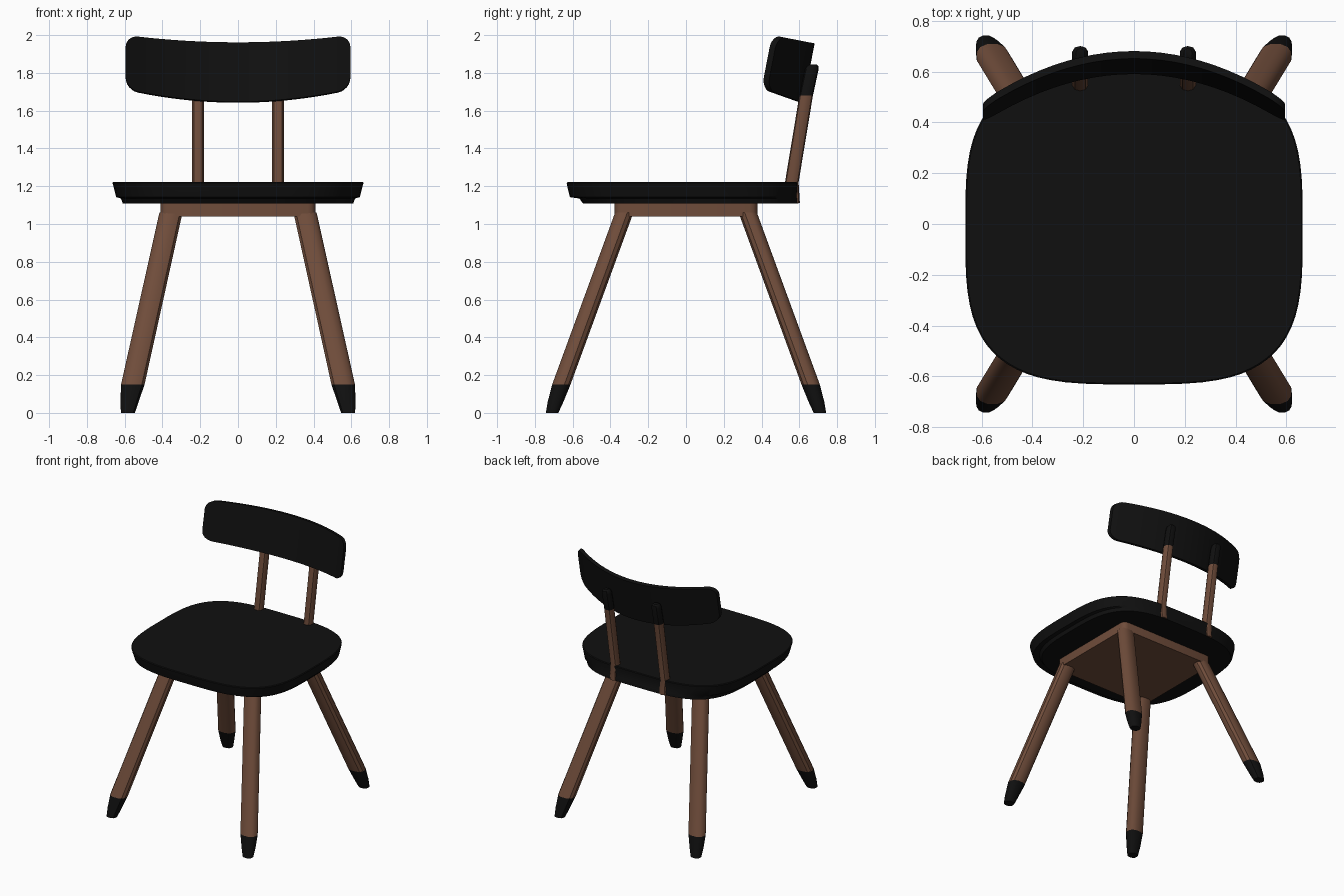
import bpy, bmesh, math
from mathutils import Vector

cube = bpy.data.objects.get("Cube")
if cube:
    bpy.data.objects.remove(cube, do_unlink=True)


def material(name, color):
    m = bpy.data.materials.new(name)
    m.use_nodes = True
    m.diffuse_color = color
    bsdf = next(n for n in m.node_tree.nodes if n.type == 'BSDF_PRINCIPLED')
    bsdf.inputs["Base Color"].default_value = color
    bsdf.inputs["Roughness"].default_value = 0.7
    return m


WOOD = material("brown wood", (0.16, 0.073, 0.043, 1))
BLACK = material("matte black", (0.005, 0.005, 0.005, 1))


def finish(name, bm, mat, angle=35):
    bmesh.ops.recalc_face_normals(bm, faces=bm.faces)
    mesh = bpy.data.meshes.new(name)
    bm.to_mesh(mesh)
    bm.free()
    mesh.materials.append(mat)
    ob = bpy.data.objects.new(name, mesh)
    bpy.context.collection.objects.link(ob)
    bpy.ops.object.select_all(action='DESELECT')
    ob.select_set(True)
    bpy.context.view_layer.objects.active = ob
    bpy.ops.object.shade_smooth_by_angle(angle=math.radians(angle))
    return ob


def loft(name, rings, mat, angle=35):
    """Skin a list of equal-length point rings and cap both ends."""
    bm = bmesh.new()
    loops = [[bm.verts.new(p) for p in ring] for ring in rings]
    n = len(loops[0])
    for a, b in zip(loops, loops[1:]):
        for i in range(n):
            j = (i + 1) % n
            bm.faces.new((a[i], a[j], b[j], b[i]))
    bm.faces.new(loops[0])
    bm.faces.new(loops[-1])
    return finish(name, bm, mat, angle)


def oval(cx, cy, z, rx, ry, power=2, sides=12):
    """Horizontal ring; a higher power gives a squarer outline."""
    pts = []
    for i in range(sides):
        t = math.tau * (i + 0.5) / sides
        c, s = math.cos(t), math.sin(t)
        pts.append((cx + rx * math.copysign(abs(c) ** (2 / power), c),
                    cy + ry * math.copysign(abs(s) ** (2 / power), s), z))
    return pts


# Seat: squarish slab with tapered rim and stepped underside
seat_profile = [(0.61, 0.57, 0.025, 1.108), (0.62, 0.58, 0.015, 1.135),
                (0.645, 0.603, -0.012, 1.142), (0.66, 0.612, -0.017, 1.2),
                (0.665, 0.614, -0.018, 1.217), (0.66, 0.609, -0.018, 1.222)]
loft("seat", [oval(0, cy, z, rx, ry, 3.4, 72) for rx, ry, cy, z in seat_profile], BLACK)

# Apron block under the seat
bm = bmesh.new()
bmesh.ops.create_cube(bm, size=1)
for v in bm.verts:
    v.co = Vector((v.co.x * 0.82, v.co.y * 0.755, v.co.z * 0.07 + 1.075))
upright = [e for e in bm.edges if abs(e.verts[0].co.z - e.verts[1].co.z) > 0.01]
bmesh.ops.bevel(bm, geom=upright, offset=0.04, segments=3, affect='EDGES', profile=0.5)
finish("apron", bm, WOOD)

# Legs with dark tapered feet
leg_path = [(0.557, 0.66, 0.15, 0.064, 0.05), (0.355, 0.327, 1.06, 0.063, 0.05)]
foot_path = [(0.583, 0.709, 0, 0.038, 0.034), (0.574, 0.69, 0.06, 0.05, 0.043),
             (0.557, 0.66, 0.15, 0.064, 0.05)]
for sx, side in ((1, "left"), (-1, "right")):
    for sy, end in ((-1, "front"), (1, "back")):
        for part, path, mat in (("leg", leg_path, WOOD), ("foot", foot_path, BLACK)):
            loft(f"{end}_{side}_{part}",
                 [oval(sx * x, sy * y, z, rx, ry, 2.4) for x, y, z, rx, ry in path], mat)

    # Back posts, dark where they sit behind the backrest
    post = [(0.567, 1.11, 1), (0.56, 1.22, 1), (0.636, 1.68, 1)]
    post_top = [(0.636, 1.68, 1), (0.665, 1.815, 1), (0.67, 1.835, 0.85), (0.673, 1.845, 0.5)]
    for part, path, mat in (("post", post, WOOD), ("post_cap", post_top, BLACK)):
        loft(f"{side}_back_{part}",
             [oval(sx * 0.212, y, z, 0.033 * s, 0.036 * s, 2.4, 10) for y, z, s in path], mat)

# Backrest: curved, tilted panel with rounded corners
TILT = math.radians(11)
HALF, RADIUS, THICK, HEIGHT = 0.595, 0.065, 0.03, 0.32
up = Vector((0, math.sin(TILT), math.cos(TILT)))
back = Vector((0, math.cos(TILT), -math.sin(TILT)))
columns = [((HALF - RADIUS) * i / 10, 0) for i in range(10)]
for i in range(7):
    t = math.pi / 2 * i / 6
    columns.append((HALF - RADIUS + RADIUS * math.sin(t), RADIUS * (1 - math.cos(t))))
columns = [(-x, inset) for x, inset in reversed(columns[1:])] + columns

rings = []
for x, inset in columns:
    k = (x / HALF) ** 2
    low, high = inset + 0.03 * k, HEIGHT - inset
    base = Vector((x, 0.62, 1.642)) - back * (0.2 * k)
    rings.append([base + up * low, base + up * high,
                  base + up * high - back * THICK, base + up * low - back * THICK])
loft("backrest", rings, BLACK, 40)
